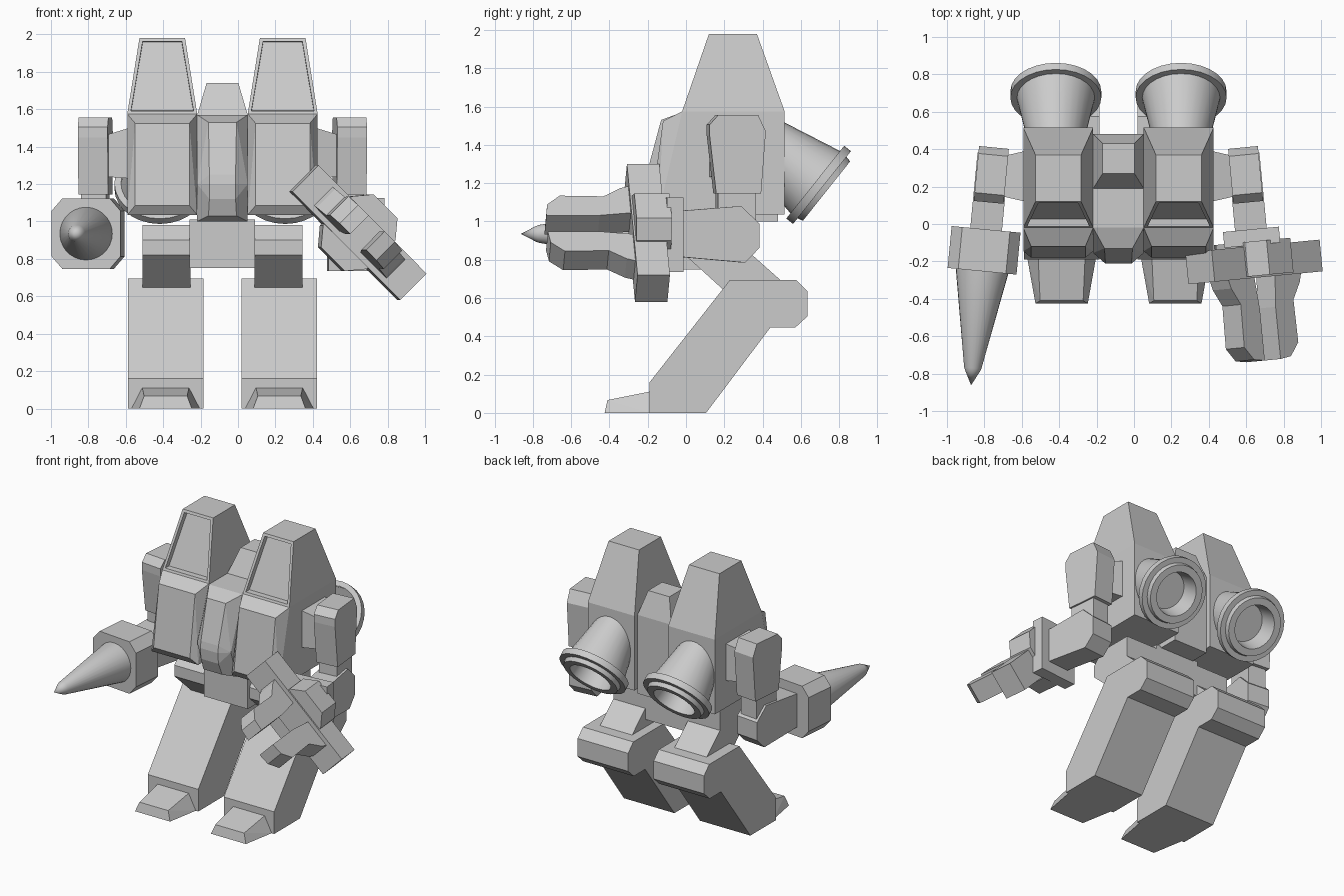
import bpy, bmesh
from math import radians, sin, cos, pi
from mathutils import Matrix, Vector

if "Cube" in bpy.data.objects:
    bpy.data.objects.remove(bpy.data.objects["Cube"])

T = lambda x, y, z: Matrix.Translation((x, y, z))
R = lambda deg, axis: Matrix.Rotation(radians(deg), 4, axis)
MID = -0.083  # symmetry plane of the body


def side_matrix(s):
    return T(MID, 0, 0) @ Matrix.Diagonal((s, 1, 1, 1))


def finish(name, bm, m, smooth=False):
    bm.transform(m)
    bmesh.ops.recalc_face_normals(bm, faces=bm.faces)
    me = bpy.data.meshes.new(name)
    bm.to_mesh(me)
    bm.free()
    ob = bpy.data.objects.new(name, me)
    bpy.context.collection.objects.link(ob)
    if smooth:
        bpy.ops.object.select_all(action='DESELECT')
        ob.select_set(True)
        bpy.context.view_layer.objects.active = ob
        bpy.ops.object.shade_smooth_by_angle(angle=radians(30))
    return ob


def prism(name, profile, x0, x1, m):
    """Side profile of (y, z) points extruded along x."""
    bm = bmesh.new()
    a = [bm.verts.new((x0, y, z)) for y, z in profile]
    b = [bm.verts.new((x1, y, z)) for y, z in profile]
    bm.faces.new(a)
    bm.faces.new(b)
    for i in range(len(a)):
        j = (i + 1) % len(a)
        bm.faces.new((a[i], a[j], b[j], b[i]))
    return finish(name, bm, m)


def box(name, x0, x1, y0, y1, z0, z1, m):
    return prism(name, [(y0, z0), (y1, z0), (y1, z1), (y0, z1)], x0, x1, m)


def hull(name, pts, m, window=False):
    """Convex solid around points; window adds a recessed front pane."""
    bm = bmesh.new()
    for p in pts:
        bm.verts.new(p)
    bmesh.ops.convex_hull(bm, input=bm.verts)
    bmesh.ops.delete(bm, geom=[v for v in bm.verts if not v.link_faces], context='VERTS')
    bmesh.ops.dissolve_limit(bm, angle_limit=0.02, verts=bm.verts, edges=bm.edges)
    bmesh.ops.recalc_face_normals(bm, faces=bm.faces)
    if window:
        pane = min(bm.faces, key=lambda f: f.normal.y)
        bmesh.ops.inset_region(bm, faces=[pane], thickness=0.026)
        bmesh.ops.inset_region(bm, faces=[pane], thickness=0.002)
        bmesh.ops.translate(bm, verts=pane.verts, vec=(0, 0.04, 0))
    return finish(name, bm, m)


def wide(half, rows):
    """Mirrored x pairs: rows are (half width factor, y, z)."""
    return [(k * half * w, y, z) for w, y, z in rows for k in (-1, 1)]


def lathe(name, profile, m, n=28):
    bm = bmesh.new()
    rings = []
    for r, h in profile:
        k = n if r else 1
        rings.append([bm.verts.new((r * cos(2 * pi * i / n), r * sin(2 * pi * i / n), h)) for i in range(k)])
    for a, b in zip(rings, rings[1:]):
        for i in range(n):
            j = (i + 1) % n
            q = [a[i % len(a)], a[j % len(a)], b[j % len(b)], b[i % len(b)]]
            bm.faces.new(list(dict.fromkeys(q)))
    return finish(name, bm, m, True)


# Central torso with bent front ridge, and small head
C = T(MID, 0, 0)
hull("torso_core", wide(1, [
    (.135, .48, 1.57), (.135, .48, 1.0), (.135, -.02, 1.57), (.135, -.09, 1.0), (.135, -.155, 1.2),
    (.075, -.13, 1.53), (.07, -.205, 1.25), (.07, -.212, 1.2), (.07, -.205, 1.12), (.075, -.17, 1.03)]), C)
hull("head", wide(1, [(.135, .19, 1.57), (.135, .48, 1.57), (.085, .27, 1.74), (.085, .43, 1.74)]), C)
box("pelvis", -.175, .175, -.02, .34, .75, 1.01, C)

for s, tag in ((-1, "left"), (1, "right")):
    S = side_matrix(s)
    P = S @ T(.322, 0, 0)

    # Body pods with bevelled fronts and tapered canopies
    hull("pod_" + tag, wide(1, [
        (.187, .515, 1.575), (.187, .515, 1.035), (.187, -.02, 1.575), (.187, -.145, 1.035),
        (.145, -.12, 1.525), (.145, -.18, 1.085)]), P)
    hull("canopy_" + tag, wide(1, [
        (.187, -.02, 1.575), (.187, .515, 1.575), (.122, .12, 1.98), (.122, .37, 1.98)]), P, window=True)

    # Rear thrusters
    lathe("thruster_" + tag, [
        (0, -.34), (.14, -.34), (.208, 0), (.243, 0), (.243, .045), (.205, .045),
        (.198, .075), (.15, .075), (.13, -.05), (0, -.05)],
        S @ T(.335, .675, 1.205) @ R(-128.5, 'X'))

    # Legs
    prism("thigh_" + tag, [(.08, .98), (0, .9), (0, .82), (.22, .62), (.52, .67), (.34, .83), (.34, .98)],
          .17, .427, S)
    L = S @ T(.304, 0, 0)
    prism("shin_" + tag, [(-.19, 0), (.105, 0), (.44, .445), (.57, .445), (.635, .505),
                          (.635, .635), (.575, .695), (.23, .695), (-.19, .16)], -.202, .202, L)
    hull("toe_" + tag, wide(1, [
        (.183, -.185, 0), (.125, -.185, .112), (.14, -.425, 0), (.115, -.41, .067)]), L)

    # Shoulder joint and angled arm
    hull("shoulder_joint_" + tag, [
        (x, y, z) for x, ys, zs in ((.5, (.12, .39), (1.23, 1.5)), (.63, (.15, .36), (1.24, 1.46)))
        for y in ys for z in zs], S)
    A = S @ T(.68, .26, 0) @ R(5.5, 'Z')
    prism("shoulder_" + tag, [(-.145, 1.45), (-.145, 1.505), (-.1, 1.555), (.11, 1.555),
                              (.15, 1.47), (.125, 1.145), (-.11, 1.145)], -.08, .08, A)
    box("elbow_link_" + tag, -.068, .068, -.1, .1, .95, 1.2, A)
    prism("forearm_" + tag, [(-.3, 1.055), (.02, 1.08), (.115, .99), (.115, .86),
                             (.04, .785), (-.3, .815)], -.085, .085, A)

    if s < 0:
        # Drill hand
        octagon = [(a * u, b * v) for u, v in ((.185, .122), (.128, .188)) for a in (-1, 1) for b in (-1, 1)]
        hull("drill_cuff", [(x, y, .935 + z) for x, z in octagon for y in (-.29, -.515)], A)
        lathe("drill", [(0, 0), (.142, 0), (.142, .01), (.046, .535), (.04, .55), (0, .627)],
              A @ T(0, -.5, .935) @ R(90, 'X'))
    else:
        # Claw hand turned 45 degrees
        box("claw_cuff", -.15, .15, -.375, -.29, .735, 1.125, A)
        K = A @ T(0, -.465, .94) @ R(45, 'Y')
        box("claw_bar", -.41, .41, -.085, .085, -.1, .1, K)
        hull("claw_palm", [(a * u, y, b * v) for u, v in ((.165, .11), (.09, .2))
                           for a in (-1, 1) for b in (-1, 1) for y in (-.075, .11)], K)
        for name, turn in (("lower", 90), ("upper", -90)):
            prism("claw_finger_" + name, [(-.07, .08), (-.07, .28), (-.13, .26), (-.22, .2), (-.45, .205),
                                          (-.52, .14), (-.53, .06), (-.25, .06)], -.07, .07, K @ R(turn, 'Y'))
